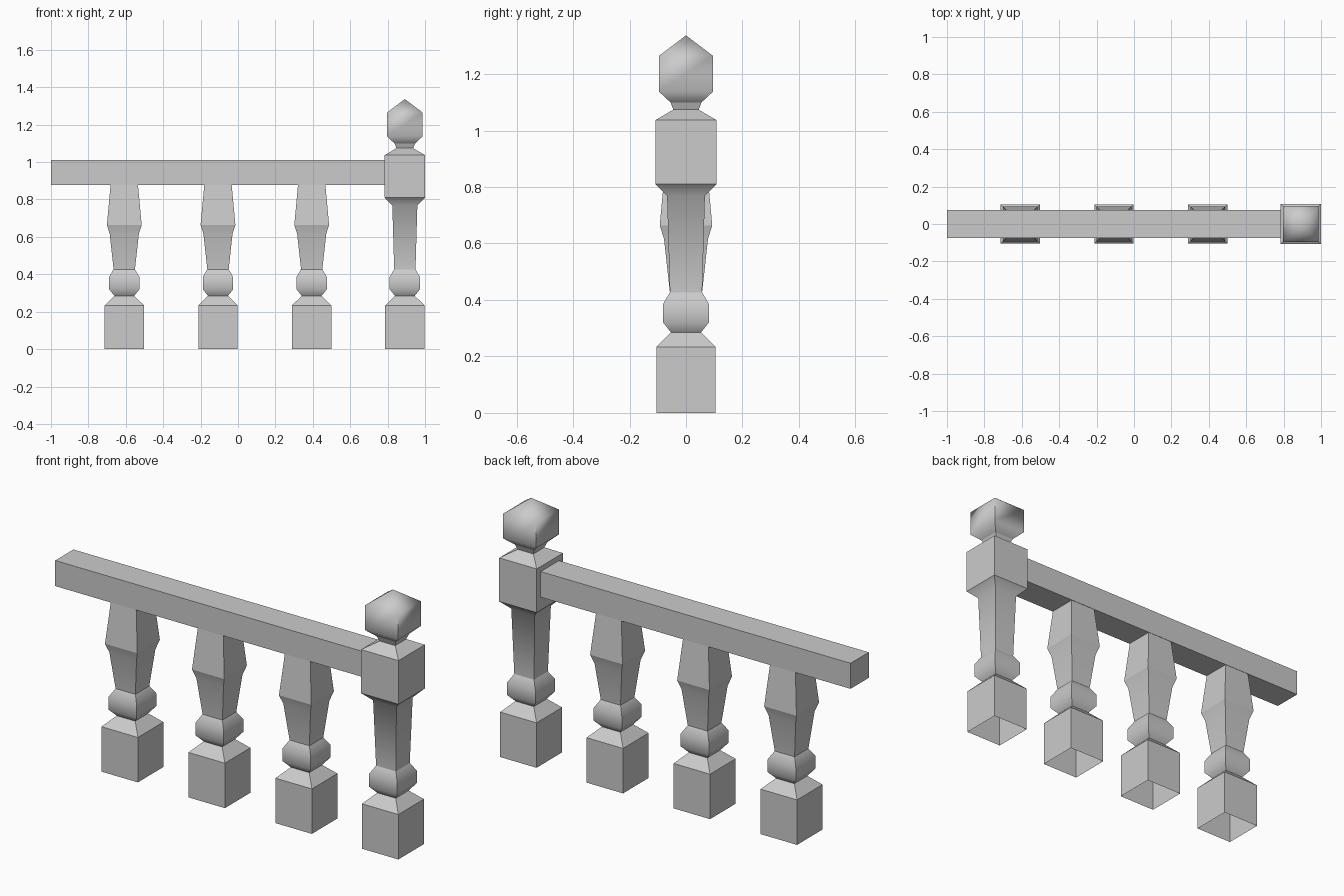
import bpy, bmesh

if "Cube" in bpy.data.objects:
    bpy.data.objects.remove(bpy.data.objects["Cube"])

# Square profile shared by post and balusters: (half width, z, ring is a sharp crease)
FOOT = [(.105, 0, True), (.105, .234, True), (.053, .285, True),
        (.081, .32, False), (.081, .386, False), (.057, .427, True)]
BALUSTER = FOOT + [(.078, .617, False), (.093, .664, True), (.073, .88, True)]
POST = FOOT + [(.067, .768, False), (.108, .81, True), (.108, 1.037, True),
               (.045, 1.074, True), (.055, 1.10, True), (.095, 1.137, False),
               (.095, 1.265, False), (0, 1.337, False)]


def finish(name, bm, location):
    mesh = bpy.data.meshes.new(name)
    for f in bm.faces:
        f.smooth = True
    bm.to_mesh(mesh)
    bm.free()
    ob = bpy.data.objects.new(name, mesh)
    ob.location = location
    bpy.context.collection.objects.link(ob)
    return ob


def square_turning(name, profile, x):
    """Stack square rings; open underneath, pointed if the profile ends at 0."""
    bm = bmesh.new()
    prev = None
    for w, z, sharp in profile:
        if w == 0:
            tip = bm.verts.new((0, 0, z))
            for i in range(4):
                bm.faces.new((prev[i], prev[(i + 1) % 4], tip))
            break
        ring = [bm.verts.new((sx * w, sy * w, z))
                for sx, sy in ((-1, -1), (1, -1), (1, 1), (-1, 1))]
        if prev:
            for i in range(4):
                j = (i + 1) % 4
                bm.faces.new((prev[i], prev[j], ring[j], ring[i]))
                bm.edges.get((prev[i], ring[i])).smooth = False
                bm.edges.get((ring[i], ring[j])).smooth = not sharp
        prev = ring
    return finish(name, bm, (x, 0, 0))


# Newel post and three balusters
square_turning("newel_post", POST, .892)
for n in range(3):
    square_turning(f"baluster_{n + 1}", BALUSTER, -.608 + n * .501)

# Handrail, running from the free end into the post block
bm = bmesh.new()
bmesh.ops.create_cube(bm, size=1)
bmesh.ops.scale(bm, verts=bm.verts, vec=(1.788, .15, .133))
for e in bm.edges:
    e.smooth = False
finish("handrail", bm, (-.106, 0, .944))
